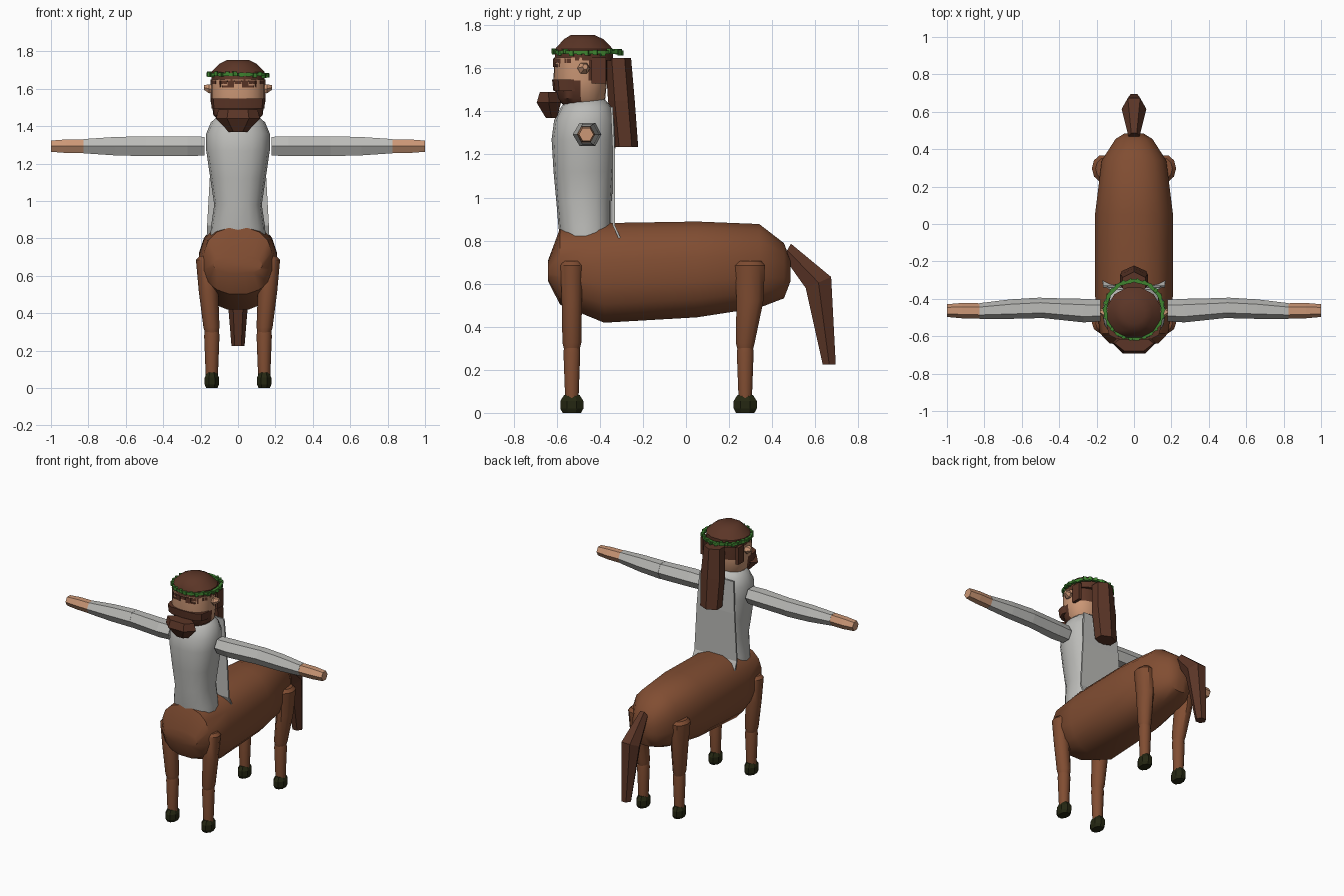
import bpy, bmesh, math, random
from mathutils import Vector

cube = bpy.data.objects.get("Cube")
if cube:
    bpy.data.objects.remove(cube, do_unlink=True)
random.seed(4)


def material(name, r, g, b):
    m = bpy.data.materials.new(name)
    m.use_nodes = True
    m.diffuse_color = (r, g, b, 1)
    bsdf = next(n for n in m.node_tree.nodes if n.type == "BSDF_PRINCIPLED")
    bsdf.inputs["Base Color"].default_value = (r, g, b, 1)
    return m


COAT = material("chestnut coat", 0.22, 0.075, 0.032)
HAIR = material("dark brown hair", 0.105, 0.036, 0.02)
SHIRT = material("pale grey cloth", 0.5, 0.5, 0.48)
SKIN = material("skin", 0.6, 0.31, 0.18)
HOOF = material("dark hoof", 0.018, 0.02, 0.006)
LEAF = material("leaf green", 0.05, 0.23, 0.03)
X, Y, Z = Vector((1, 0, 0)), Vector((0, 1, 0)), Vector((0, 0, 1))


def finish(name, bm, mats, smooth=None):
    """Turn a bmesh into a named object, smooth below the given angle."""
    bmesh.ops.recalc_face_normals(bm, faces=bm.faces)
    mesh = bpy.data.meshes.new(name)
    bm.to_mesh(mesh)
    bm.free()
    for m in mats:
        mesh.materials.append(m)
    if smooth:
        mesh.shade_smooth()
        mesh.set_sharp_from_angle(angle=math.radians(smooth))
    ob = bpy.data.objects.new(name, mesh)
    bpy.context.collection.objects.link(ob)
    return ob


def rounded(value, power):
    return math.copysign(abs(value) ** (2 / power), value)


def loft(name, rings, mats, sides=6, power=2, phase=0.0, smooth=None, rule=None):
    """Skin a tube over rings, each given as (centre, u half axis, v half axis)."""
    bm = bmesh.new()
    loops = []
    for c, u, v in rings:
        loop = []
        for i in range(sides):
            a = math.tau * i / sides + phase
            loop.append(bm.verts.new(Vector(c) + u * rounded(math.cos(a), power)
                                     + v * rounded(math.sin(a), power)))
        loops.append(loop)
    for a, b in zip(loops, loops[1:]):
        for i in range(sides):
            j = (i + 1) % sides
            bm.faces.new((a[i], a[j], b[j], b[i]))
    bm.faces.new(loops[0])
    bm.faces.new(loops[-1])
    if rule:
        for f in bm.faces:
            f.material_index = rule(f.calc_center_median())
    return finish(name, bm, mats, smooth)


def stack(name, rows, mats, x=0, **kw):
    """Upright loft from rows of (z, half width, front y, back y)."""
    rings = [((x, (f + b) / 2, z), X * w, Y * (b - f) / 2) for z, w, f, b in rows]
    return loft(name, rings, mats, **kw)


def blocks(name, mat, items):
    """Several small turned boxes in one object: (centre, size, turn about z)."""
    bm = bmesh.new()
    for c, size, turn in items:
        vs = bmesh.ops.create_cube(bm, size=1)["verts"]
        for v in vs:
            p = Vector((v.co.x * size[0], v.co.y * size[1], v.co.z * size[2]))
            p = Vector((p.x * math.cos(turn) - p.y * math.sin(turn),
                        p.x * math.sin(turn) + p.y * math.cos(turn), p.z))
            v.co = p + Vector(c)
    return finish(name, bm, [mat])


# Horse barrel: y, bottom, top, half width
barrel = [(-0.64, 0.61, 0.71, 0.13), (-0.585, 0.50, 0.86, 0.185), (-0.38, 0.415, 0.885, 0.212),
          (0.05, 0.44, 0.892, 0.212), (0.34, 0.485, 0.88, 0.175), (0.455, 0.53, 0.79, 0.10),
          (0.485, 0.61, 0.71, 0.05)]
loft("horse_body", [((0, y, (b + t) / 2), X * w, Z * (t - b) / 2) for y, b, t, w in barrel],
     [COAT], sides=16, power=2.4, phase=math.pi / 16, smooth=40)

# Legs and hooves
for side, s in (("left", 1), ("right", -1)):
    for end, y, top_y, thick in (("front", -0.53, -0.53, 0.055), ("rear", 0.275, 0.297, 0.073)):
        upper = [((s * 0.165, top_y, 0.705), X * 0.04, Y * thick * 0.75),
                 ((s * 0.168, top_y, 0.685), X * 0.057, Y * thick),
                 ((s * 0.158, top_y, 0.52), X * 0.052, Y * thick * 0.9),
                 ((s * 0.142, y, 0.325), X * 0.043, Y * 0.046),
                 ((s * 0.14, y, 0.295), X * 0.036, Y * 0.038)]
        loft(f"{side}_{end}_upper_leg", upper, [COAT], sides=10, smooth=40)
        lower = [((s * 0.14, y, z), X * r, Y * r) for z, r in ((0.31, 0.037), (0.28, 0.041), (0.05, 0.032))]
        loft(f"{side}_{end}_lower_leg", lower, [COAT], sides=10, smooth=40)
        hoof = [((s * 0.14, y, z), X * r * 0.72, Y * r)
                for z, r in ((0.0, 0.046), (0.02, 0.058), (0.055, 0.058), (0.082, 0.04))]
        loft(f"{side}_{end}_hoof", hoof, [HOOF], sides=8, phase=math.pi / 8)

# Tail
loft("tail", [((0, 0.47, 0.755), X * 0.03, Vector((0, 0.02, 0.035))),
              ((0, 0.615, 0.605), X * 0.066, Vector((0, 0.068, 0.03))),
              ((0, 0.665, 0.225), X * 0.035, Y * 0.035)], [HAIR])

# Torso and the cloth panel on its back
stack("torso", [(0.74, 0.15, -0.57, -0.35), (0.86, 0.145, -0.592, -0.345), (0.98, 0.127, -0.602, -0.345),
                (1.12, 0.148, -0.615, -0.335), (1.27, 0.17, -0.624, -0.326), (1.36, 0.17, -0.612, -0.328),
                (1.42, 0.145, -0.58, -0.345), (1.46, 0.10, -0.55, -0.38)],
      [SHIRT], sides=16, power=2.3, smooth=50)
loft("back_cloth", [((0, -0.285, 0.76), X * 0.185, Y * 0.006), ((0, -0.335, 0.87), X * 0.18, Y * 0.006),
                    ((0, -0.335, 1.2), X * 0.16, Y * 0.006), ((0, -0.345, 1.42), X * 0.145, Y * 0.006)],
     [SHIRT], sides=4, power=8, phase=math.pi / 4)

# Arms: hexagonal sleeves and hands; rows of x, y, half depth, half height
sleeves = {"upper_sleeve": ([(0.18, -0.463, 0.058, 0.05), (0.27, -0.463, 0.063, 0.053),
                             (0.505, -0.448, 0.053, 0.052)], SHIRT),
           "lower_sleeve": ([(0.495, -0.448, 0.055, 0.053), (0.66, -0.455, 0.052, 0.049),
                             (0.825, -0.465, 0.042, 0.038)], SHIRT),
           "hand": ([(0.82, -0.465, 0.041, 0.037), (0.92, -0.463, 0.041, 0.036),
                     (1.0, -0.463, 0.034, 0.03)], SKIN)}
for side, s in (("left", 1), ("right", -1)):
    for part, (rows, mat) in sleeves.items():
        loft(f"{side}_{part}", [((s * x, y, 1.293), Y * d, Z * h * 1.155) for x, y, d, h in rows], [mat])
    # Pointed ear
    loft(f"{side}_ear", [((s * 0.125, -0.475, 1.6), Y * 0.022, Z * 0.02),
                         ((s * 0.155, -0.475, 1.6), Y * 0.03, Z * 0.028),
                         ((s * 0.182, -0.468, 1.607), Y * 0.012, Z * 0.014)], [SKIN])


# Head: skin, with beard round the jaw and hair at the back
def head_colour(c):
    beard = c.z < 1.54 and c.y < -0.475
    back = c.z > 1.54 and c.y > -0.44
    return 1 if beard or back else 0


stack("head", [(1.42, 0.09, -0.56, -0.40), (1.46, 0.132, -0.602, -0.375), (1.543, 0.142, -0.615, -0.366),
               (1.65, 0.142, -0.612, -0.366)], [SKIN, HAIR], sides=24, power=2.3, smooth=40, rule=head_colour)
stack("moustache", [(1.495, 0.141, -0.616, -0.47), (1.548, 0.146, -0.622, -0.47)],
      [HAIR], sides=12, power=3, smooth=40)
stack("beard_tip", [(1.37, 0.05, -0.655, -0.595), (1.44, 0.117, -0.702, -0.572), (1.49, 0.105, -0.685, -0.59)],
      [HAIR])

# Hair cap, fringe, brows and the long lock down the back
stack("hair_cap", [(1.635, 0.146, -0.615, -0.335), (1.69, 0.148, -0.612, -0.335), (1.735, 0.1, -0.57, -0.38),
                   (1.755, 0.06, -0.535, -0.425)], [HAIR], sides=12, phase=math.pi / 12, smooth=40)
fringe = []
for i in range(-4, 5):
    a = i * 0.27
    drop = 0.02 + 0.018 * (i % 2)
    fringe.append(((0.141 * math.sin(a), -0.489 - 0.124 * math.cos(a), 1.645 - drop / 2),
                   (0.035, 0.01, drop), a))
blocks("fringe", HAIR, fringe)
for side, s in (("left", 1), ("right", -1)):
    blocks(f"{side}_brow", HAIR, [((s * 0.06, -0.604, 1.612), (0.05, 0.009, 0.01), s * 0.2)])
    blocks(f"{side}_side_hair", HAIR, [((s * 0.138, -0.405, 1.59), (0.02, 0.066, 0.12), 0)])
stack("long_lock", [(1.235, 0.075, -0.34, -0.222), (1.45, 0.085, -0.362, -0.238), (1.648, 0.07, -0.375, -0.255)],
      [HAIR], phase=math.pi / 6)

# Leaf wreath: a faceted band with small leaves set on it
band, leaves = [], []
for i in range(12):
    a = math.tau * (i + 0.5) / 12
    band.append(((0.151 * math.cos(a), -0.458 + 0.151 * math.sin(a), 1.675), (0.018, 0.082, 0.016), a))
for i in range(26):
    a = math.tau * i / 26
    z = 1.675 + random.uniform(-0.007, 0.007)
    leaves.append(((0.155 * math.cos(a), -0.458 + 0.155 * math.sin(a), z),
                   (0.022, 0.02, 0.022), a + random.uniform(-0.6, 0.6)))
blocks("wreath_band", LEAF, band)
blocks("wreath_leaves", LEAF, leaves)
